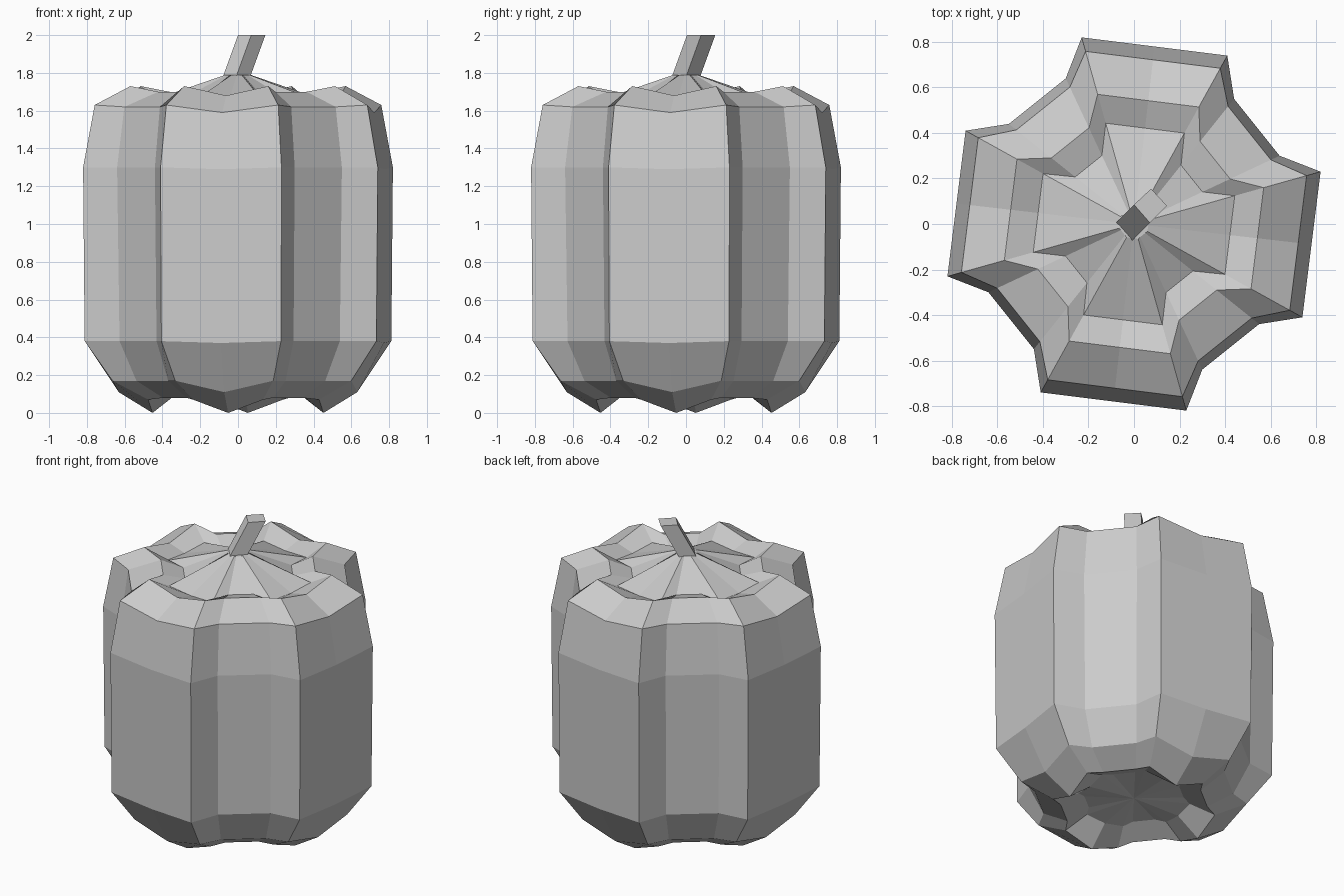
import bpy, bmesh
from mathutils import Vector, Matrix
from math import pi

if "Cube" in bpy.data.objects:
    bpy.data.objects.remove(bpy.data.objects["Cube"])

# One quarter of the outline: two lobe corners, then two groove points
A, B = Vector((0.74, -0.41, 0)), Vector((0.82, 0.23, 0))
V1, V2 = Vector((0.64, 0.30, 0)), Vector((0.44, 0.55, 0))

# Rings: lobe scale, groove scale, z of lobe corner, z of lobe middle, z of groove
RINGS = [
    (0.40, 0.42, 0.13, 0.11, 0.14),
    (0.58, 0.62, 0.07, 0.00, 0.08),
    (0.81, 0.84, 0.17, 0.11, 0.17),
    (0.99, 0.98, 0.38, 0.37, 0.38),
    (1.00, 1.00, 1.30, 1.29, 1.30),
    (0.925, 0.94, 1.63, 1.59, 1.62),
    (0.695, 0.66, 1.73, 1.68, 1.70),
    (0.54, 0.47, 1.66, 1.65, 1.66),
    (0.08, 0.09, 1.79, 1.79, 1.79),
]


def ring_points(lobe, groove, zc, zm, zg):
    quarter = [(A * lobe, zc), ((A + B) * lobe / 2, zm), (B * lobe, zc),
               (V1 * groove, zg), (V2 * groove, zg)]
    for q in range(4):
        turn = Matrix.Rotation(q * pi / 2, 3, 'Z')
        for p, z in quarter:
            yield turn @ p + Vector((0, 0, z))


def loft(name, rings):
    bm = bmesh.new()
    loops = [[bm.verts.new(p) for p in ring] for ring in rings]
    n = len(loops[0])
    for lo, hi in zip(loops, loops[1:]):
        for i in range(n):
            j = (i + 1) % n
            bm.faces.new((lo[i], lo[j], hi[j], hi[i]))
    # End caps as fans around a centre point
    for loop in (loops[0], loops[-1]):
        centre = bm.verts.new(sum((v.co for v in loop), Vector()) / n)
        for i in range(n):
            bm.faces.new((loop[i], loop[(i + 1) % n], centre))
    bmesh.ops.recalc_face_normals(bm, faces=bm.faces)
    mesh = bpy.data.meshes.new(name)
    bm.to_mesh(mesh)
    bm.free()
    obj = bpy.data.objects.new(name, mesh)
    bpy.context.collection.objects.link(obj)
    return obj


# Lobed body
loft("pepper_body", [list(ring_points(*r)) for r in RINGS])

# Leaning square stem
square = [Vector((0.07, 0.005, 0)), Vector((0.145, 0.08, 0)),
          Vector((0.075, 0.155, 0)), Vector((0.0, 0.085, 0))]
loft("stem", [[p + Vector((s, s, z)) for p in square]
              for s, z in ((-0.08, 1.78), (0, 2.0))])
